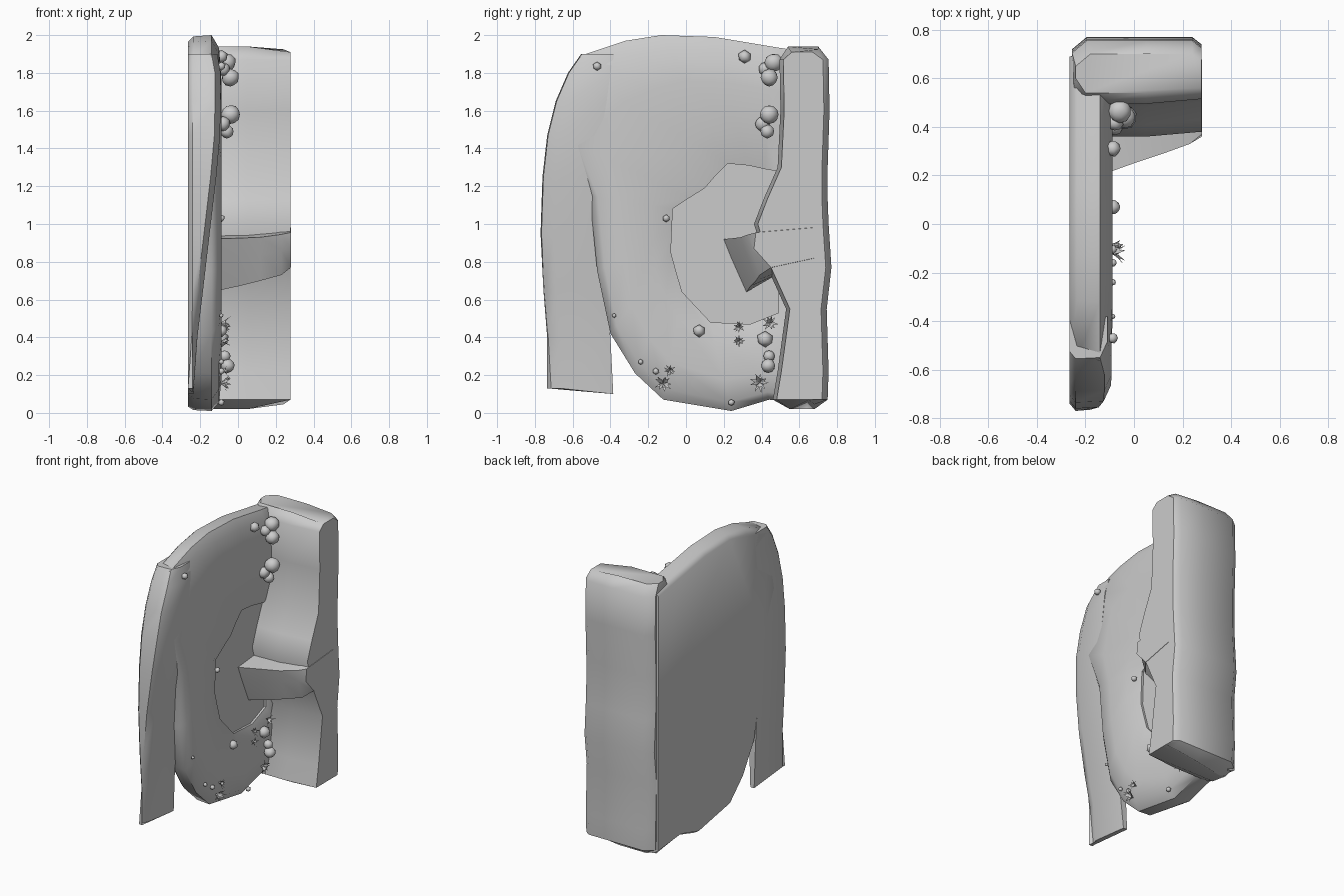
import bpy, bmesh, math, random
from mathutils import Vector

random.seed(4)

def finish(name, bm, angle=50):
    bmesh.ops.recalc_face_normals(bm, faces=bm.faces)
    me = bpy.data.meshes.new(name)
    bm.to_mesh(me)
    bm.free()
    ob = bpy.data.objects.new(name, me)
    bpy.context.collection.objects.link(ob)
    bpy.context.view_layer.objects.active = ob
    for o in bpy.context.selected_objects:
        o.select_set(False)
    ob.select_set(True)
    bpy.ops.object.shade_smooth_by_angle(angle=math.radians(angle))
    return ob

def loft(name, rings, angle=50):
    """Skin equal-length rings of points and cap both ends."""
    bm = bmesh.new()
    rows = [[bm.verts.new(p) for p in r] for r in rings]
    n = len(rows[0])
    for a, b in zip(rows, rows[1:]):
        for i in range(n):
            j = (i + 1) % n
            bm.faces.new((a[i], a[j], b[j], b[i]))
    bm.faces.new(rows[0])
    bm.faces.new(rows[-1])
    return finish(name, bm, angle)

# Wall slab: outer outline blending into the sunken flat window (y, z)
outer = [(.70, .04), (.44, .07), (.24, .01), (-.12, .07), (-.27, .21), (-.40, .42),
         (-.47, .75), (-.51, 1.15), (-.64, 1.45), (-.56, 1.89), (-.32, 1.97),
         (-.13, 2.0), (.15, 1.99), (.45, 1.94), (.70, 1.90), (.70, 1.0)]
hole = [(.49, .53), (.34, .47), (.13, .48), (-.02, .64), (-.05, .74), (-.08, .85),
        (-.075, .97), (-.07, 1.08), (.02, 1.14), (.10, 1.19), (.16, 1.26),
        (.22, 1.32), (.33, 1.31), (.42, 1.29), (.48, 1.28), (.49, .90)]

def blend(t, x):
    return [(x, a[0] + (b[0] - a[0]) * t, a[1] + (b[1] - a[1]) * t)
            for a, b in zip(outer, hole)]

loft("wall_slab", [blend(.05, -.265), blend(.01, -.235), blend(0, -.14),
                   blend(.10, -.10), blend(.35, -.088), blend(.75, -.09),
                   blend(1, -.125), blend(1, -.14)])

# Side flange: thin at the foot, thick at the top (z, outer y, front x, inner y)
flange = [(.13, -.735, -.235, -.385), (.40, -.735, -.215, -.40), (.65, -.755, -.185, -.42),
          (.95, -.77, -.15, -.44), (1.25, -.76, -.115, -.46), (1.47, -.735, -.095, -.45),
          (1.65, -.69, -.092, -.42), (1.80, -.625, -.092, -.40), (1.90, -.555, -.11, -.38)]
loft("side_flange", [[(-.265, yi, z - .03 * (z < .2)), (-.265, yo + .03, z), (-.24, yo, z),
                      (xf - .03, yo + .005, z), (xf, yo + .07, z),
                      (xf, yi, z - .03 * (z < .2))] for z, yo, xf, yi in flange])

# Corner pillar (z, front y, back y, inset of the rounded corners)
levels = [(.02, .55, .68, .10), (.07, .46, .75, .04), (.22, .485, .755, .03),
          (.55, .53, .745, .03), (.77, .43, .77, .03), (1.0, .36, .755, .03),
          (1.13, .41, .75, .03), (1.30, .485, .75, .03), (1.6, .50, .76, .03),
          (1.87, .495, .755, .03), (1.94, .54, .70, .06)]

def pillar_ring(z, f, b, c):
    end = .05 if z < .04 else (-.03 if z > 1.9 else 0)
    lx = -.27 + c * .5
    return [(lx, f + c, z), (-.20, f, z), (.05, f, z), (.278, f + .02, z + end),
            (.278, b - .03, z + end), (.24, b, z + end * .5), (.05, b, z),
            (lx + .06, b, z), (lx, b - .05, z)]

loft("corner_pillar", [pillar_ring(*l) for l in levels])

# Root spanning from the window to the pillar end
loft("root", [
    [(-.14, .20, .92), (-.14, .24, .82), (-.14, .32, .64), (-.14, .42, .70), (-.14, .42, .94)],
    [(.00, .25, .925), (.00, .28, .83), (.00, .34, .67), (.00, .46, .72), (.00, .46, .95)],
    [(.12, .29, .93), (.12, .32, .84), (.12, .37, .70), (.12, .52, .75), (.12, .52, .97)],
    [(.23, .33, .945), (.23, .35, .86), (.23, .39, .73), (.23, .58, .78), (.23, .58, 1.0)],
    [(.28, .37, .955), (.28, .36, .87), (.28, .45, .77), (.28, .68, .82), (.28, .67, .98)]], 40)

# Pebbles and bulbs: (y, z, radius, x)
def stone(name, y, z, r, x, sub):
    bm = bmesh.new()
    bmesh.ops.create_icosphere(bm, subdivisions=sub, radius=r)
    for v in bm.verts:
        v.co *= random.uniform(.95, 1.06)
        v.co += Vector((x, y, z))
    finish(name, bm, 60)

pebbles = [(-.47, 1.835, .024), (.31, 1.885, .036), (-.105, 1.03, .02), (.07, .435, .034),
           (-.38, .515, .012), (-.24, .27, .015), (-.16, .22, .018), (.24, .055, .018),
           (.42, .39, .045)]
for i, (y, z, r) in enumerate(pebbles):
    stone(f"pebble_{i}", y, z, r, -.088, 1)

bulbs = [(.44, 1.775, .046, -.04), (.465, 1.855, .048, -.06), (.42, 1.82, .036, -.08),
         (.44, 1.58, .05, -.04), (.405, 1.53, .038, -.08), (.43, 1.49, .036, -.06),
         (.44, 1.265, .0001, -.15), (.44, .30, .03, -.07), (.435, .25, .037, -.055)]
for i, (y, z, r, x) in enumerate(bulbs):
    if r > .01:
        stone(f"bulb_{i}", y, z, r, x, 2)

# Spiky tufts: thin blades fanning out of the wall
def tuft(name, y, z, r):
    bm = bmesh.new()
    c = Vector((-.095, y, z))
    for k in range(9):
        a = k * math.tau / 9 + random.uniform(-.2, .2)
        out = Vector((0, math.cos(a), math.sin(a)))
        side = Vector((0, -out.z, out.y)) * r * .16
        tip = c + out * r * random.uniform(.75, 1.05) + Vector((random.uniform(.025, .06), 0, 0))
        mid = c + out * r * .4 + Vector((.03, 0, 0))
        base, m1, m2, t = (bm.verts.new(p) for p in (c, mid - side, mid + side, tip))
        bm.faces.new((base, m1, m2))
        bm.faces.new((m1, t, m2))
    finish(name, bm, 30)

for i, (y, z, r) in enumerate([(.28, .455, .035), (.28, .38, .035), (.445, .475, .045),
                               (-.12, .155, .05), (-.085, .225, .035), (.39, .16, .055)]):
    tuft(f"tuft_{i}", y, z, r)
